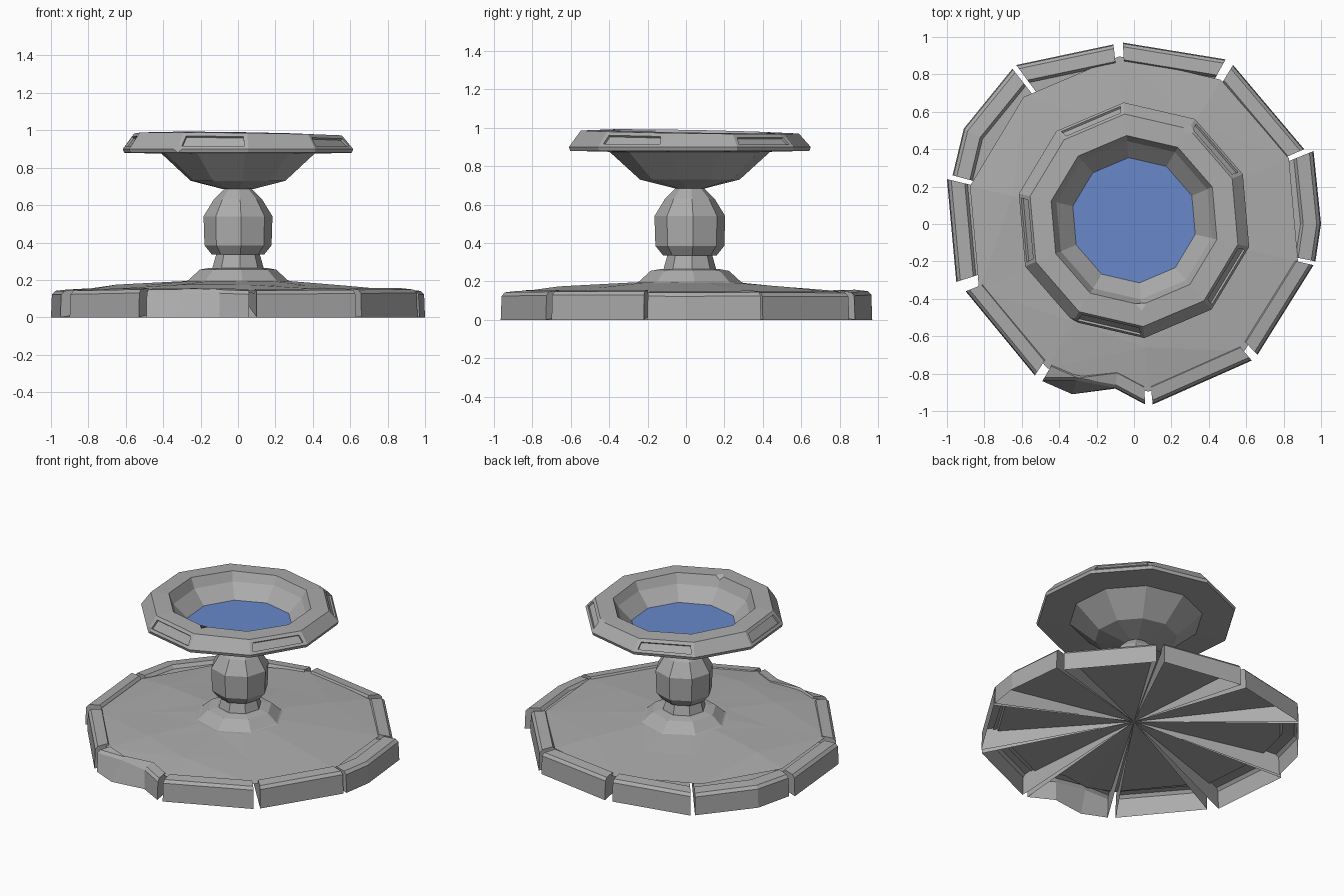
import bpy, bmesh, math, random
from mathutils import Vector

random.seed(4)
if "Cube" in bpy.data.objects:
    bpy.data.objects.remove(bpy.data.objects["Cube"])


def make_material(name, color):
    mat = bpy.data.materials.new(name)
    mat.use_nodes = True
    mat.diffuse_color = (*color, 1)
    mat.node_tree.nodes["Principled BSDF"].inputs["Base Color"].default_value = (*color, 1)
    return mat


stone = make_material("grey stone", (0.41, 0.41, 0.41))
blue = make_material("blue water", (0.14, 0.25, 0.60))


def finish(bm, name, mat, location=(0, 0, 0), fix_normals=True):
    if fix_normals:
        bmesh.ops.recalc_face_normals(bm, faces=bm.faces)
    mesh = bpy.data.meshes.new(name)
    bm.to_mesh(mesh)
    bm.free()
    mesh.materials.append(mat)
    obj = bpy.data.objects.new(name, mesh)
    obj.location = location
    bpy.context.collection.objects.link(obj)
    return obj


def lathe(profile, sides, phase, cap_start=False, cap_end=False, tweak=None):
    """Faceted turned shape; profile holds (radius, height) pairs."""
    bm = bmesh.new()
    rings = []
    for level, (radius, height) in enumerate(profile):
        ring = []
        for k in range(sides):
            a = math.radians(phase) + math.tau * k / sides
            co = Vector((radius * math.cos(a), radius * math.sin(a), height))
            if tweak:
                co = tweak(level, a, co)
            ring.append(bm.verts.new(co))
        rings.append(ring)
    for low, high in zip(rings, rings[1:]):
        for k in range(sides):
            n = (k + 1) % sides
            bm.faces.new((low[k], low[n], high[n], high[k]))
    if cap_start:
        bm.faces.new(rings[0][::-1])
    if cap_end:
        bm.faces.new(rings[-1])
    return bm, rings


# Kerb stones: outer outline of each, with an optional worn-back top
OUTLINES = [
    [(0.97, -0.2), (1.0, 0), (0.96, 0.39)],
    [(0.91, 0.4), (0.53, 0.85)],
    [(0.49, 0.88), (-0.06, 0.97)],
    [(-0.11, 0.96), (-0.63, 0.85)],
    [(-0.65, 0.83), (-0.91, 0.51), (-0.97, 0.26)],
    [(-1.0, 0.24), (-0.95, -0.31)],
    [(-0.9, -0.36), (-0.53, -0.81)],
    [(-0.49, -0.84), (-0.33, -0.91, 0.92), (-0.1, -0.88), (0.06, -0.965)],
    [(0.1, -0.965), (0.63, -0.73)],
    [(0.66, -0.7), (0.96, -0.22)],
]


def kerb_stone(points, name):
    bm = bmesh.new()
    centre = bm.verts.new((0, 0, 0.14))
    columns = []
    for x, y, *worn in points:
        top = worn[0] if worn else 0.995
        lift = random.uniform(-0.004, 0.006)
        section = [(1, 0), (top, 0.125 + lift), (top - 0.018, 0.144 + lift),
                   (0.905, 0.152 + lift), (0.89, 0.13)]
        columns.append([bm.verts.new((x * s, y * s, z)) for s, z in section])
    for a, b in zip(columns, columns[1:]):
        for i in range(len(a) - 1):
            bm.faces.new((a[i], b[i], b[i + 1], a[i + 1]))
        bm.faces.new((a[-1], b[-1], centre))
    # Tapering webs reach from the joint to the middle of the hollow base
    for column in (columns[0], columns[-1]):
        bm.faces.new(column + [centre])
    return finish(bm, name, stone)


for number, outline in enumerate(OUTLINES, 1):
    kerb_stone(outline, f"kerb_stone_{number}")


# Paved floor, uneven and rising gently to the middle
def uneven(level, angle, co):
    if level == 1:
        co.z += random.uniform(-0.008, 0.008)
        co.xy *= random.uniform(0.85, 1.15)
    return co


bm, _ = lathe([(0.9, 0.142), (0.6, 0.168), (0.27, 0.195)], 10, 23,
              cap_end=True, tweak=uneven)
bmesh.ops.triangulate(bm, faces=[f for f in bm.faces if len(f.verts) == 4])
finish(bm, "paved_floor", stone)

# Pedestal: stepped foot, short neck and faceted bulb
AXIS = (0, 0.02, 0)
bm, _ = lathe([(0.30, 0.18), (0.265, 0.2), (0.205, 0.255), (0.15, 0.265)], 8, 5, cap_end=True)
finish(bm, "pedestal_foot", stone, AXIS)
bm, _ = lathe([(0.14, 0.255), (0.115, 0.345)], 8, 5, True, True)
finish(bm, "pedestal_neck", stone, AXIS)
bm, _ = lathe([(0.14, 0.335), (0.18, 0.385), (0.185, 0.54), (0.13, 0.63), (0.07, 0.69)],
              8, 5, True, True)
finish(bm, "pedestal_bulb", stone, AXIS)


# Basin: bowl underside, heavy rim and sloping inside wall
def tilt_top(level, angle, co):
    if level in (5, 6):
        co.z += 0.011 * math.cos(angle - math.radians(230))
    return co


bm, rings = lathe([(0.08, 0.685), (0.26, 0.73), (0.42, 0.875), (0.625, 0.88), (0.632, 0.9),
                   (0.57, 0.978), (0.455, 0.982), (0.425, 0.92), (0.335, 0.83)],
                  10, 23, cap_start=True, tweak=tilt_top)
bmesh.ops.recalc_face_normals(bm, faces=bm.faces)
if sum((f.normal.z for f in bm.faces if len(f.verts) == 10)) > 0:
    bmesh.ops.reverse_faces(bm, faces=bm.faces)
# Recessed panels on every other outer face of the rim
lower, upper = rings[4], rings[5]
panels = []
for k in range(0, 10, 2):
    corners = {lower[k], lower[k + 1], upper[k], upper[k + 1]}
    panels += [f for f in lower[k].link_faces if set(f.verts) == corners]
bmesh.ops.inset_individual(bm, faces=panels, thickness=0.03)
bmesh.ops.inset_individual(bm, faces=panels, thickness=0.002, depth=-0.012)
# Chipped corners
chips = [rings[4][6], rings[5][1], rings[6][7]]
bmesh.ops.bevel(bm, geom=chips, offset=0.03, segments=1, affect='VERTICES')
finish(bm, "basin", stone, AXIS, fix_normals=False)

# Water surface
bm, _ = lathe([(0.336, 0.828), (0.336, 0.832)], 10, 23, cap_end=True)
finish(bm, "water", blue, AXIS)
